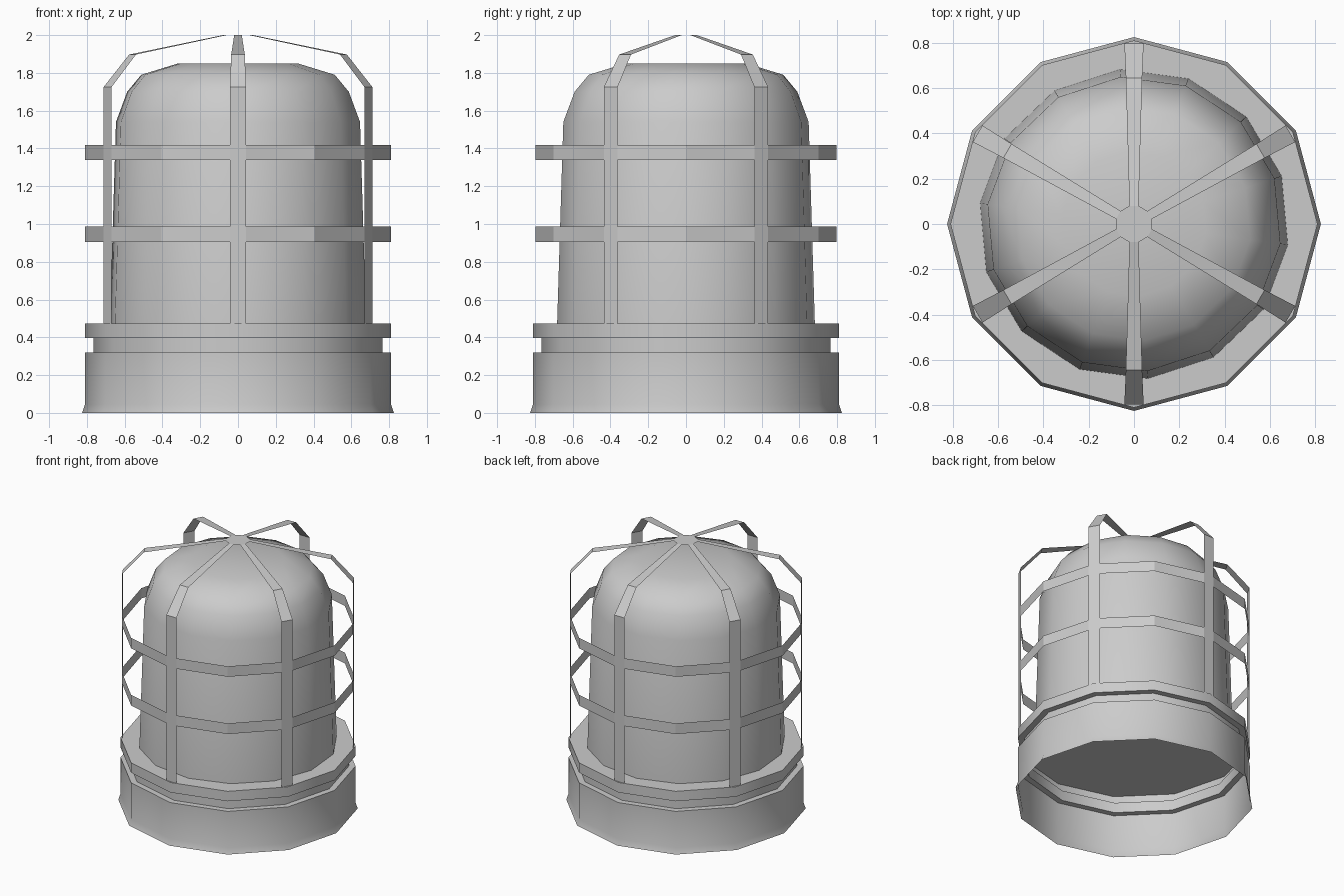
import bpy, bmesh
from math import sin, cos, pi, radians

if "Cube" in bpy.data.objects:
    bpy.data.objects.remove(bpy.data.objects["Cube"])


def finish(name, bm, smooth_angle=None):
    me = bpy.data.meshes.new(name)
    bm.to_mesh(me)
    bm.free()
    ob = bpy.data.objects.new(name, me)
    bpy.context.collection.objects.link(ob)
    if smooth_angle:
        me.shade_smooth()
        me.set_sharp_from_angle(angle=radians(smooth_angle))
    return ob


def lathe(name, profile, sides, start=0.0, smooth_angle=40):
    """Revolve an (r, z) profile, open below and capped at the top."""
    bm = bmesh.new()
    rings = [[bm.verts.new((r * cos(start + 2 * pi * i / sides),
                            r * sin(start + 2 * pi * i / sides), z))
              for i in range(sides)] for r, z in profile]
    for a, b in zip(rings, rings[1:]):
        for i in range(sides):
            j = (i + 1) % sides
            bm.faces.new((a[i], a[j], b[j], b[i]))
    bm.faces.new(rings[-1])
    return finish(name, bm, smooth_angle)


# Grooved base, an open shell with a closed top
lathe("base", [(0.825, 0), (0.81, 0.045), (0.81, 0.32), (0.765, 0.32),
               (0.765, 0.397), (0.81, 0.397), (0.81, 0.472)], 12)

# Glass dome
lathe("glass_dome", [(0.685, 0.472), (0.652, 1.54), (0.592, 1.70),
                     (0.517, 1.79), (0.32, 1.85)], 14, radians(18))

# Wire cage: six flat bars, a hub and two flat hoops, all thin sheets
R, HW = 0.797, 0.0425
HOOPS = [(0.906, 0.987), (1.34, 1.419)]
bar = [(R, z, HW) for z in (0.472, *HOOPS[0], *HOOPS[1], 1.725)]
bar += [(0.645, 1.897, 0.036), (0.08, 2.0, 0.02)]


def at(angle, r, side, z):
    c, s = cos(angle), sin(angle)
    return (r * c - side * s, r * s + side * c, z)


bm = bmesh.new()


def face(points):
    bm.faces.new([bm.verts.new(p) for p in points])


hub = []
for k in range(6):
    a = radians(30 + 60 * k)
    # Bar bending over to the hub
    for (r0, z0, w0), (r1, z1, w1) in zip(bar, bar[1:]):
        face([at(a, r0, -w0, z0), at(a, r0, w0, z0),
              at(a, r1, w1, z1), at(a, r1, -w1, z1)])
    hub += [at(a, 0.08, -0.02, 2.0), at(a, 0.08, 0.02, 2.0)]
    # Hoop segments to the next bar, with one corner between
    for lo, hi in HOOPS:
        path = [(a, R, HW), (a + pi / 6, 0.81, 0), (a + pi / 3, R, -HW)]
        for p, q in zip(path, path[1:]):
            face([at(*p, lo), at(*q, lo), at(*q, hi), at(*p, hi)])
face(hub)
bmesh.ops.remove_doubles(bm, verts=bm.verts, dist=0.0005)
finish("wire_cage", bm)
